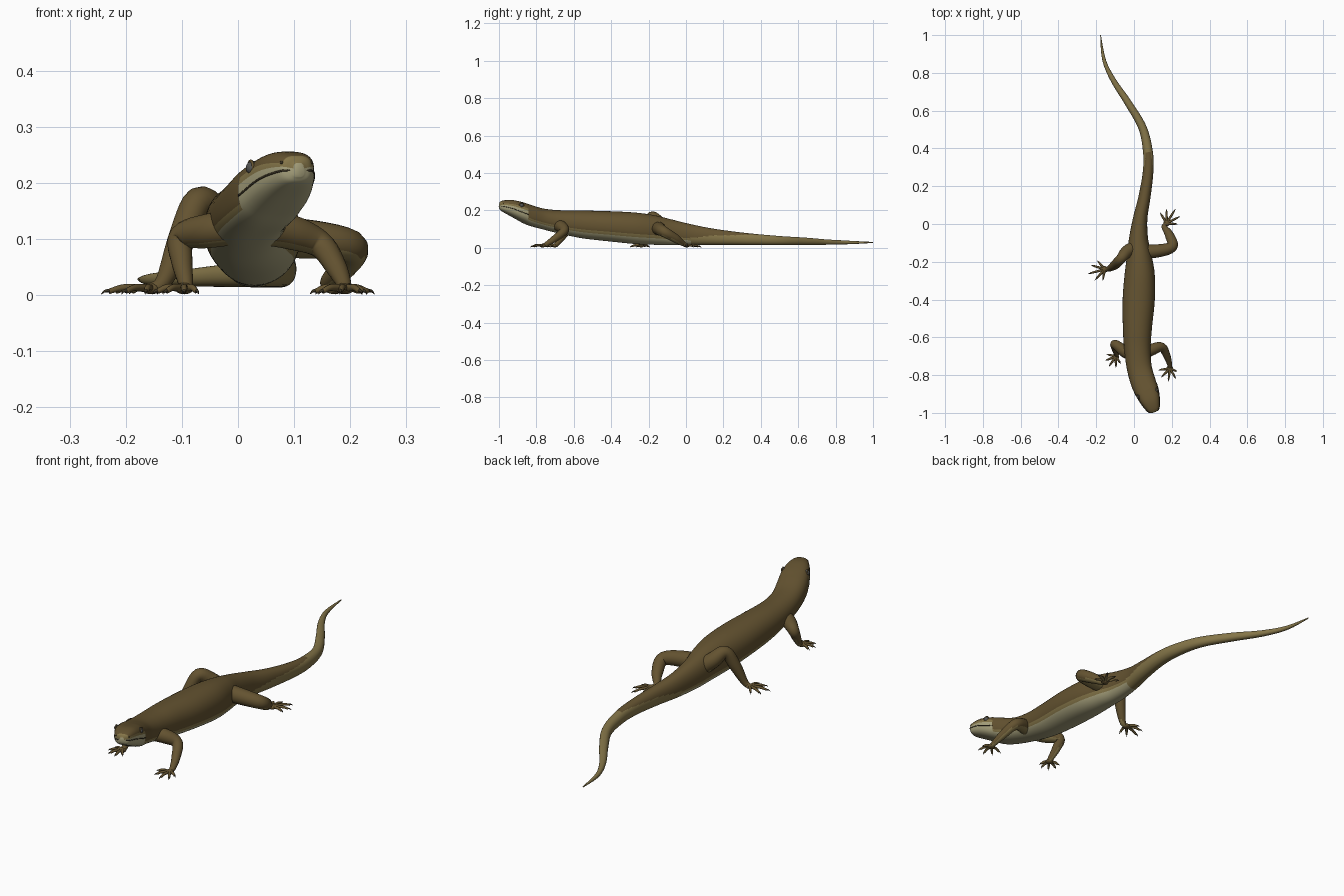
import bpy, bmesh, math
from mathutils import Vector

if "Cube" in bpy.data.objects:
    bpy.data.objects.remove(bpy.data.objects["Cube"])


def material(name, rgb):
    m = bpy.data.materials.new(name)
    m.diffuse_color = (*rgb, 1)
    m.use_nodes = True
    m.node_tree.nodes["Principled BSDF"].inputs["Base Color"].default_value = m.diffuse_color
    return m


BROWN = material("dark brown skin", (0.127, 0.086, 0.030))
TAN = material("olive tan skin", (0.235, 0.180, 0.066))
CREAM = material("pale belly", (0.40, 0.37, 0.21))
EYE = material("grey eye", (0.09, 0.09, 0.085))
DARK = material("dark claw", (0.045, 0.035, 0.018))


def spline(pts, s):
    """Catmull-Rom value of a list of tuples at parameter s."""
    n = len(pts) - 1
    i = min(int(s), n - 1)
    t = s - i
    p1, p2 = pts[i], pts[i + 1]
    p0 = pts[i - 1] if i else [2 * a - b for a, b in zip(p1, p2)]
    p3 = pts[i + 2] if i + 2 <= n else [2 * b - a for a, b in zip(p1, p2)]
    return [0.5 * (2 * b + (c - a) * t + (2 * a - 5 * b + 4 * c - d) * t * t
                   + (3 * b - a - 3 * c + d) * t ** 3)
            for a, b, c, d in zip(p0, p1, p2, p3)]


def loft(name, rings, mats, rule=None):
    """Skin a list of rings, cap the ends, colour faces by rule(ring, column, face)."""
    bm = bmesh.new()
    vs = [[bm.verts.new(p) for p in r] for r in rings]
    n = len(rings[0])
    where = {}
    for i in range(len(vs) - 1):
        for j in range(n):
            k = (j + 1) % n
            f = bm.faces.new((vs[i][j], vs[i][k], vs[i + 1][k], vs[i + 1][j]))
            where[f] = (i, j)
    where[bm.faces.new(vs[0])] = (0, 0)
    where[bm.faces.new(vs[-1])] = (len(vs) - 1, 0)
    bmesh.ops.recalc_face_normals(bm, faces=bm.faces)
    for f, (i, j) in where.items():
        f.smooth = True
        if rule:
            f.material_index = rule(i, j, f)
    me = bpy.data.meshes.new(name)
    bm.to_mesh(me)
    bm.free()
    for m in mats:
        me.materials.append(m)
    ob = bpy.data.objects.new(name, me)
    bpy.context.collection.objects.link(ob)
    return ob


def tube(name, pts, mats, rule=None, sides=12, steps=6):
    """Tapered round tube through (x, y, z, radius) points."""
    n = (len(pts) - 1) * steps
    samples = [spline(pts, i / steps) for i in range(n + 1)]
    rings = []
    side = None
    for i, q in enumerate(samples):
        c = Vector(q[:3])
        d = (Vector(samples[min(i + 1, n)][:3]) - Vector(samples[max(i - 1, 0)][:3])).normalized()
        side = d.orthogonal() if side is None else side - d * side.dot(d)
        side.normalize()
        up = d.cross(side)
        r = max(q[3], 0.0006)
        rings.append([c + (side * math.cos(a) + up * math.sin(a)) * r
                      for a in (2 * math.pi * k / sides for k in range(sides))])
    return loft(name, rings, mats, rule)


# Body stations, nose to tail tip: x, y, half width, top z, bottom z
BODY = [(0.108, -0.997, 0.010, 0.236, 0.211), (0.104, -0.985, 0.031, 0.250, 0.197),
        (0.088, -0.94, 0.050, 0.256, 0.172), (0.070, -0.89, 0.061, 0.247, 0.145),
        (0.050, -0.84, 0.066, 0.232, 0.120), (0.028, -0.76, 0.066, 0.209, 0.097),
        (0.018, -0.66, 0.070, 0.200, 0.072), (0.018, -0.55, 0.077, 0.199, 0.050),
        (0.025, -0.40, 0.085, 0.195, 0.033), (0.030, -0.27, 0.080, 0.188, 0.020),
        (0.028, -0.17, 0.066, 0.174, 0.016), (0.024, -0.08, 0.051, 0.152, 0.015),
        (0.033, 0.03, 0.038, 0.125, 0.015), (0.055, 0.14, 0.032, 0.103, 0.015),
        (0.074, 0.27, 0.028, 0.085, 0.015), (0.074, 0.38, 0.026, 0.073, 0.014),
        (0.045, 0.51, 0.022, 0.062, 0.014), (-0.030, 0.64, 0.019, 0.054, 0.015),
        (-0.100, 0.745, 0.015, 0.045, 0.016), (-0.145, 0.83, 0.011, 0.040, 0.018),
        (-0.165, 0.90, 0.008, 0.036, 0.020), (-0.177, 1.0, 0.002, 0.031, 0.026)]


def power(v, e):
    return math.copysign(abs(v) ** e, v)


def skin(s, a, grow=1.0):
    """Point on the body surface at station s and angle a (0 = right side, 90 = back)."""
    x, y, w, top, bot = spline(BODY, s)
    b, c = spline(BODY, max(s - 0.3, 0)), spline(BODY, min(s + 0.3, len(BODY) - 1))
    d = Vector((c[0] - b[0], c[1] - b[1], 0)).normalized()
    e = 2 / (2.8 if s < 3 else max(2.15, 2.8 - (s - 3) * 0.25))   # boxier head
    lat = power(math.cos(a), e) * w * grow
    z = (top + bot) / 2 + power(math.sin(a), e) * (top - bot) / 2 * grow
    return Vector((x + d.y * lat, y - d.x * lat, z))


STEPS, COLS = 8, 56


def body_colour(i, j, f):
    s = (i + 0.5) / STEPS
    u = math.sin(2 * math.pi * (j + 0.5) / COLS)
    if s < 3.5:                               # head: pale lips and throat, tan snout
        if u < 0.12:
            return 2
        return 1 if (u < 0.3 or s < 0.9) else 0
    if s < 12:                                # trunk: pale belly, tan lower flank
        return 2 if u < -0.5 else (1 if u < -0.3 else 0)
    if s < 15:                                # tail root: tan creeps up the sides
        return 1 if u < -0.3 + (s - 12) * 0.4 else 0
    return 1


loft("body_and_tail",
     [[skin(i / STEPS, 2 * math.pi * j / COLS) for j in range(COLS)]
      for i in range((len(BODY) - 1) * STEPS + 1)],
     [BROWN, TAN, CREAM], body_colour)

# Mouth line around the snout
mouth = [(3.5 - 0.25 * k, math.radians(-5 + 0.3 * k)) for k in range(13)]
line = [skin(s, a) for s, a in mouth] + [skin(s, math.pi - a) for s, a in reversed(mouth)]
tube("mouth_line", [(*p, 0.002) for p in line], [DARK], sides=6, steps=2)


def ball(name, loc, r, mat):
    bpy.ops.mesh.primitive_uv_sphere_add(segments=20, ring_count=12, radius=r, location=loc)
    ob = bpy.context.object
    ob.name = name
    ob.data.materials.append(mat)
    bpy.ops.object.shade_smooth()


# Eyes with lids, nostrils
for label, flip in (("right", False), ("left", True)):
    a, n = math.radians(30), math.radians(22)
    if flip:
        a, n = math.pi - a, math.pi - n
    c = skin(2.85, a, 0.92)
    ball(label + "_eye", c, 0.0125, EYE)
    out = skin(2.85, 0) - skin(2.85, math.pi)
    out = out.normalized() * (-1 if flip else 1)
    bpy.ops.mesh.primitive_torus_add(major_radius=0.0125, minor_radius=0.0025, major_segments=24,
                                     minor_segments=8, location=c + out * 0.004,
                                     rotation=out.to_track_quat('Z', 'Y').to_euler())
    bpy.context.object.name = label + "_eyelid"
    bpy.context.object.data.materials.append(BROWN)
    bpy.ops.object.shade_smooth()
    ball(label + "_nostril", skin(0.95, n), 0.0028, DARK)


def under(i, j, f):
    return 1 if f.normal.z < -0.6 else 0


# Legs: limb path, then foot heading, toe spread and toe lengths
LEGS = {
    "front_right": ([(0.04, -0.69, 0.12, 0.030), (0.095, -0.665, 0.112, 0.031),
                     (0.147, -0.652, 0.090, 0.024), (0.175, -0.70, 0.050, 0.019),
                     (0.189, -0.745, 0.020, 0.013), (0.190, -0.765, 0.011, 0.009)],
                    263, 150, (0.062, 0.066, 0.068, 0.062, 0.042)),
    "front_left": ([(0.0, -0.70, 0.12, 0.030), (-0.05, -0.675, 0.115, 0.031),
                    (-0.100, -0.637, 0.103, 0.024), (-0.100, -0.660, 0.060, 0.019),
                    (-0.093, -0.690, 0.020, 0.013), (-0.096, -0.702, 0.011, 0.009)],
                   235, 140, (0.050, 0.060, 0.064, 0.058, 0.045)),
    "hind_right": ([(0.03, -0.14, 0.10, 0.036), (0.10, -0.145, 0.102, 0.036),
                    (0.200, -0.122, 0.088, 0.029), (0.188, -0.06, 0.052, 0.024),
                    (0.160, -0.015, 0.022, 0.014), (0.172, 0.004, 0.011, 0.010)],
                   58, 125, (0.058, 0.080, 0.092, 0.076, 0.066)),
    "hind_left": ([(0.02, -0.12, 0.09, 0.036), (-0.035, -0.145, 0.135, 0.034),
                   (-0.070, -0.185, 0.166, 0.027), (-0.100, -0.215, 0.100, 0.025),
                   (-0.132, -0.237, 0.026, 0.015), (-0.155, -0.240, 0.011, 0.010)],
                  195, 130, (0.060, 0.078, 0.092, 0.078, 0.060)),
}
for label, (path, heading, spread, lengths) in LEGS.items():
    tube(label + "_leg", path, [BROWN, TAN], under, sides=18)
    x, y = path[-1][:2]
    ball(label + "_palm", (x, y, 0.012), 0.017, BROWN)
    bpy.context.object.scale.z = 0.6
    for k, length in enumerate(lengths):
        a = math.radians(heading + spread * (k / 4 - 0.5))

        def at(t, z, r):
            return (x + math.cos(a) * length * t, y + math.sin(a) * length * t, z, r)
        tube(f"{label}_toe_{k + 1}", [at(0, 0.012, 0.0075), at(0.35, 0.014, 0.0065),
             at(0.6, 0.013, 0.0058), at(0.84, 0.007, 0.0045)], [BROWN, TAN], under, 8, 4)
        tube(f"{label}_claw_{k + 1}", [at(0.8, 0.0085, 0.0038), at(0.92, 0.0075, 0.0025),
             at(1.0, 0.002, 0.0005)], [DARK], None, 6, 3)
